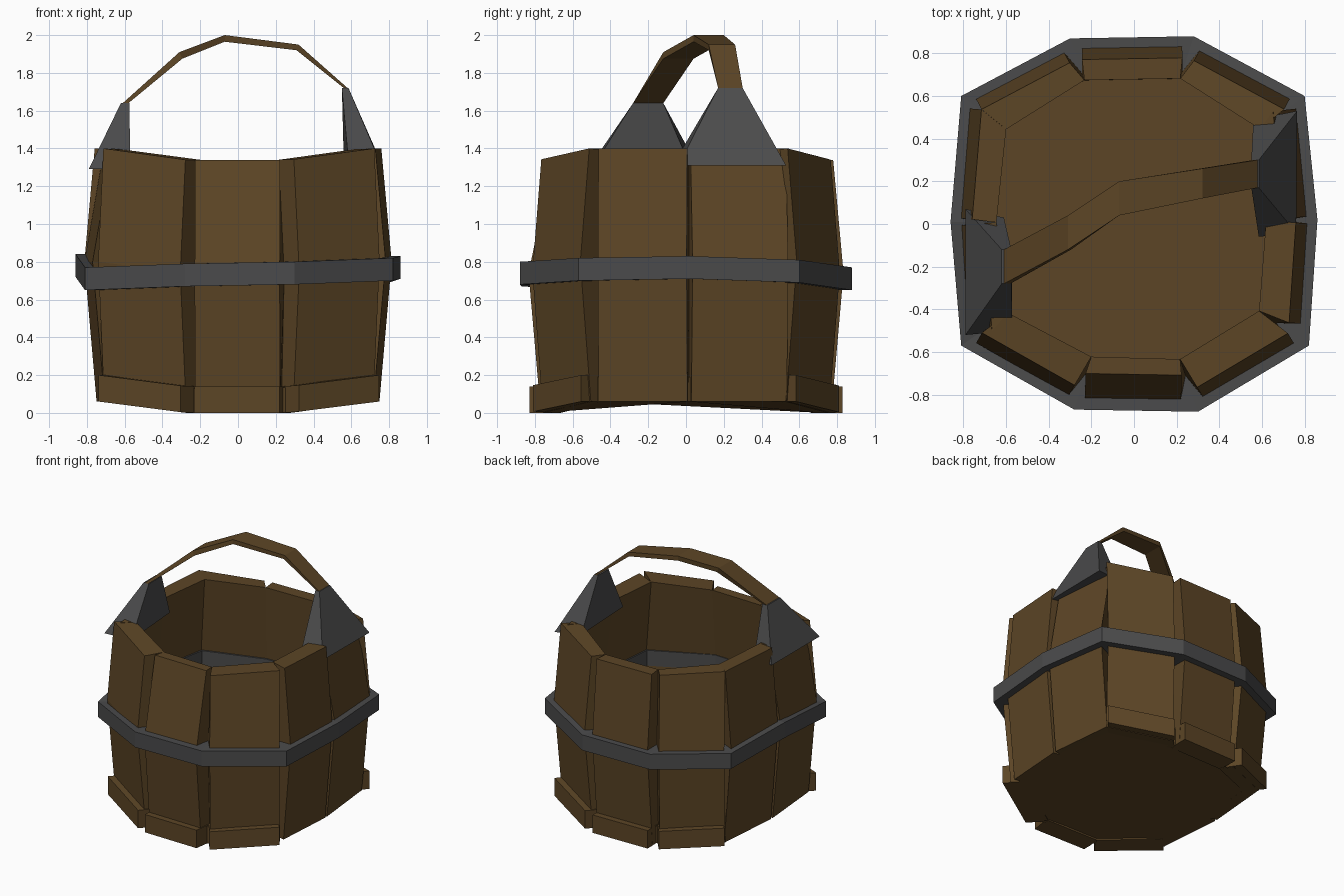
import bpy
import bmesh
from mathutils import Vector

if "Cube" in bpy.data.objects:
    bpy.data.objects.remove(bpy.data.objects["Cube"])


def material(name, rgb):
    m = bpy.data.materials.new(name)
    m.diffuse_color = (*rgb, 1)
    m.use_nodes = True
    m.node_tree.nodes["Principled BSDF"].inputs["Base Color"].default_value = m.diffuse_color
    return m


WOOD = material("wood", (0.108, 0.06, 0.019))
IRON = material("iron", (0.07, 0.07, 0.071))


def loft(name, rings, mat, closed=False):
    """Skin equal-sized rings; cap the ends unless the loop closes."""
    n, k = len(rings[0]), len(rings)
    verts = [tuple(v) for r in rings for v in r]
    faces = []
    for j in range(k if closed else k - 1):
        a, b = j * n, (j + 1) % k * n
        faces += [(a + i, a + (i + 1) % n, b + (i + 1) % n, b + i) for i in range(n)]
    if not closed:
        faces += [tuple(reversed(range(n))), tuple(range((k - 1) * n, k * n))]
    me = bpy.data.meshes.new(name)
    me.from_pydata(verts, [], faces)
    me.materials.append(mat)
    bm = bmesh.new()
    bm.from_mesh(me)
    bmesh.ops.recalc_face_normals(bm, faces=bm.faces)
    bm.to_mesh(me)
    bm.free()
    bpy.context.collection.objects.link(bpy.data.objects.new(name, me))


def lift(x):
    """The rims and the base curve upward toward the two sides."""
    return 0.06 * max(0, min(1, (abs(x) - 0.28) / 0.36))


# Hoop corners: x, y, mid height, inner scale of the stave tops there
HOOP = [(.86, .02, .77, .72), (.80, .60, .75, .74), (.28, .88, .71, .775), (-.30, .87, .71, .775),
        (-.81, .60, .75, .74), (-.86, .01, .78, .75), (-.81, -.57, .71, .73), (-.28, -.87, .73, .715),
        (.30, -.88, .74, .72), (.82, -.57, .76, .715)]
CORNERS = [Vector((h[0], h[1], 0)) for h in HOOP]

# Iron hoop
loft("hoop", [[(x, y, z - .06), (x, y, z + .06), (x * .8, y * .8, z + .06),
               (x * .8, y * .8, z - .06)] for x, y, z, _ in HOOP], IRON, closed=True)

# Bucket floor
loft("floor", [[(c.x * .82, c.y * .82, z + lift(c.x)) for c in CORNERS] for z in (0, .13)], WOOD)


def block(name, edge, levels, trim_a=.055, trim_b=.055):
    """Wedge block along a hoop edge; level = z, outer inset, inner scale at both corners.
    Inner corners are shared with the neighbours, so the wall is closed."""
    a, b = CORNERS[edge], CORNERS[(edge + 1) % 10]
    t = (b - a).normalized()
    n = Vector((-t.y, t.x, 0))
    rings = []
    for z, out, sa, sb in levels:
        ring = [a + n * out + t * trim_a, b + n * out - t * trim_b, b * sb, a * sa]
        for p in ring:
            p.z = z + lift(p.x)
        rings.append(ring)
    loft(name, rings, WOOD)


# Ten staves, the front one leaning inward and the side ones under the brackets
LEAN = {7: .07, 0: .055, 5: .05}
TRIM = {0: (.02, .055), 4: (.055, .02), 5: (.02, .055), 7: (.05, .08), 9: (.1, .02)}
for e in range(10):
    top = .10 + LEAN.get(e, 0)
    ta, tb = TRIM.get(e, (.055, .055))
    block(f"stave_{e}", e, [(0, .11, .765, .765), (.74, .045, .815, .815),
                            (1.34, top, HOOP[e][3], HOOP[(e + 1) % 10][3])], ta, tb)
    # Foot blocks on the front and back staves
    if e not in (0, 4, 5, 9):
        block(f"foot_{e}", e, [(0, .05, .8, .8), (.14, .05, .8, .8)], ta, tb)

# Iron handle brackets straddling the rim: base ring, then top ring
loft("bracket_right", [
    [(.76, -.04, 1.31), (.765, .53, 1.31), (.56, .49, 1.33), (.585, -.06, 1.33)],
    [(.585, .17, 1.72), (.585, .30, 1.72), (.55, .30, 1.72), (.55, .17, 1.72)]], IRON)
loft("bracket_left", [
    [(-.79, .07, 1.29), (-.79, -.52, 1.29), (-.57, -.50, 1.29), (-.61, .03, 1.29)],
    [(-.62, -.12, 1.64), (-.62, -.28, 1.64), (-.575, -.28, 1.64), (-.575, -.12, 1.64)]], IRON)

# Bent wooden handle: x, y, top z, half width, inner offset in x and z
PATH = [(-.61, -.20, 1.64, .08, .03, 0), (-.31, -.04, 1.91, .08, .015, .035),
        (-.07, .12, 2.0, .08, 0, .035), (.32, .19, 1.95, .07, -.01, .03),
        (.58, .235, 1.72, .065, -.02, 0)]
loft("handle", [[(x, y - w, z), (x, y + w, z), (x + d, y + w, z - h), (x + d, y - w, z - h)]
                for x, y, z, w, d, h in PATH], WOOD)
